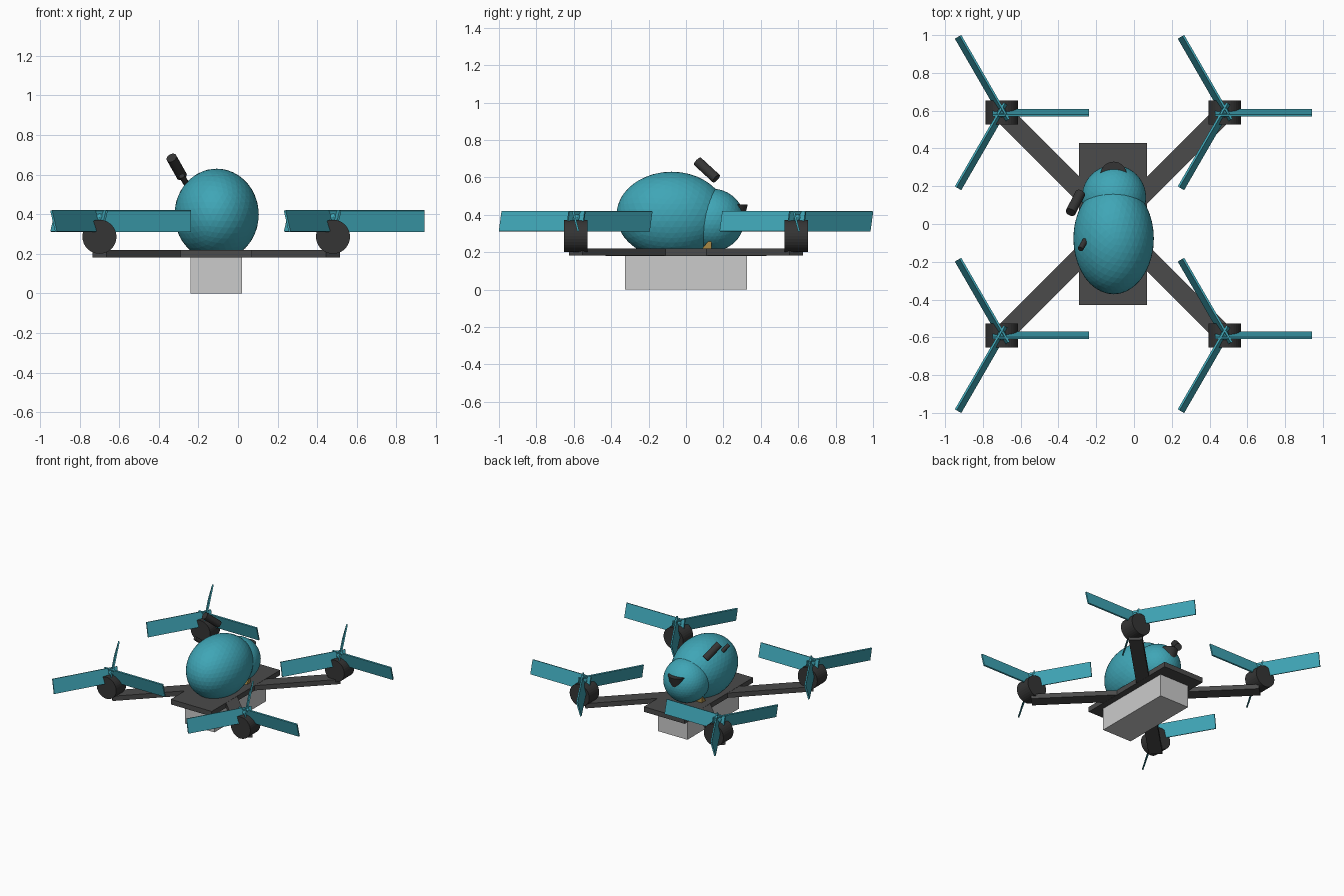
import bpy, bmesh, math
from mathutils import Vector, Matrix

if "Cube" in bpy.data.objects:
    bpy.data.objects.remove(bpy.data.objects["Cube"])

CX = -0.11          # centre line of the body
R = math.radians


def mat(name, r, g, b):
    m = bpy.data.materials.new(name)
    m.diffuse_color = (r, g, b, 1)
    m.use_nodes = True
    m.node_tree.nodes["Principled BSDF"].inputs["Base Color"].default_value = m.diffuse_color
    return m


TEAL = mat("teal", 0.05, 0.38, 0.47)
DARK = mat("dark", 0.035, 0.035, 0.035)
FRAME = mat("frame", 0.07, 0.07, 0.07)
GOLD = mat("gold", 0.4, 0.25, 0.06)


def add(name, bm, material=None, matrix=Matrix()):
    me = bpy.data.meshes.new(name)
    bmesh.ops.recalc_face_normals(bm, faces=bm.faces)
    bm.to_mesh(me)
    bm.free()
    ob = bpy.data.objects.new(name, me)
    ob.matrix_world = matrix
    if material:
        me.materials.append(material)
    bpy.context.collection.objects.link(ob)
    return ob


def box(name, lo, hi, material=None, matrix=Matrix()):
    lo, hi = Vector(lo), Vector(hi)
    bm = bmesh.new()
    bmesh.ops.create_cube(bm, size=1)
    bmesh.ops.scale(bm, vec=hi - lo, verts=bm.verts)
    bmesh.ops.translate(bm, vec=(lo + hi) / 2, verts=bm.verts)
    return add(name, bm, material, matrix)


def rod(name, a, b, r1, r2, material, sides=32):
    a, b = Vector(a), Vector(b)
    bm = bmesh.new()
    bmesh.ops.create_cone(bm, cap_ends=True, segments=sides, radius1=r1,
                          radius2=r2, depth=(b - a).length)
    m = Matrix.Translation((a + b) / 2) @ (b - a).to_track_quat('Z', 'Y').to_matrix().to_4x4()
    return add(name, bm, material, m)


def ball(name, centre, radii, material, subdiv=4):
    bm = bmesh.new()
    bmesh.ops.create_icosphere(bm, subdivisions=subdiv, radius=1)
    bmesh.ops.scale(bm, vec=radii, verts=bm.verts)
    return add(name, bm, material, Matrix.Translation(centre))


# base box and deck plate
box("battery_box", (CX - 0.13, -0.325, 0), (CX + 0.13, 0.325, 0.18))
box("deck_plate", (CX - 0.18, -0.43, 0.18), (CX + 0.18, 0.43, 0.22), FRAME)

# crossed arms
for i, a in enumerate((45, -45)):
    box(f"arm_{i}", (-0.834, -0.05, 0.181), (0.834, 0.05, 0.219), FRAME,
        Matrix.Translation((CX, 0, 0)) @ Matrix.Rotation(R(a), 4, 'Z'))

# motors with three tilted blades each
n = 0
for sx in (-1, 1):
    for sy in (-1, 1):
        x, y = CX + sx * 0.59, sy * 0.59
        rod(f"motor_{n}", (x, y - 0.063, 0.286), (x, y + 0.063, 0.286), 0.086, 0.086, DARK)
        ball(f"hub_{n}", (x, y, 0.385), (0.025, 0.025, 0.025), TEAL, 2)
        for k in range(3):
            m = (Matrix.Translation((x, y, 0.365)) @ Matrix.Rotation(R(120 * k), 4, 'Z')
                 @ Matrix.Rotation(R(15), 4, 'X'))
            box(f"blade_{n}_{k}", (-0.05, -0.0055, -0.0555), (0.463, 0.0055, 0.0555), TEAL, m)
        n += 1

# egg-shaped body and head
ball("body", (CX + 0.002, -0.077, 0.398), (0.213, 0.295, 0.232), TEAL)
ball("head", (CX + 0.004, 0.14, 0.372), (0.17, 0.172, 0.167), TEAL)

# snout at the head, narrowing downwards
rod("snout", (CX + 0.002, 0.26, 0.31), (CX + 0.002, 0.26, 0.455), 0.035, 0.07, DARK)

# gold wedge under the head
bm = bmesh.new()
f = bm.faces.new([bm.verts.new((CX - 0.125, py, pz))
                  for py, pz in ((0.07, 0.2), (0.137, 0.2), (0.137, 0.28))])
ext = bmesh.ops.extrude_face_region(bm, geom=[f])["geom"]
bmesh.ops.translate(bm, vec=(0.25, 0, 0),
                    verts=[v for v in ext if isinstance(v, bmesh.types.BMVert)])
add("wedge", bm, GOLD)

# tilted barrel and small stub on the left shoulder
rod("barrel", (-0.336, 0.062, 0.685), (-0.284, 0.162, 0.593), 0.027, 0.027, DARK, 24)
rod("stub", (-0.284, -0.133, 0.593), (-0.258, -0.087, 0.55), 0.015, 0.015, DARK, 16)
